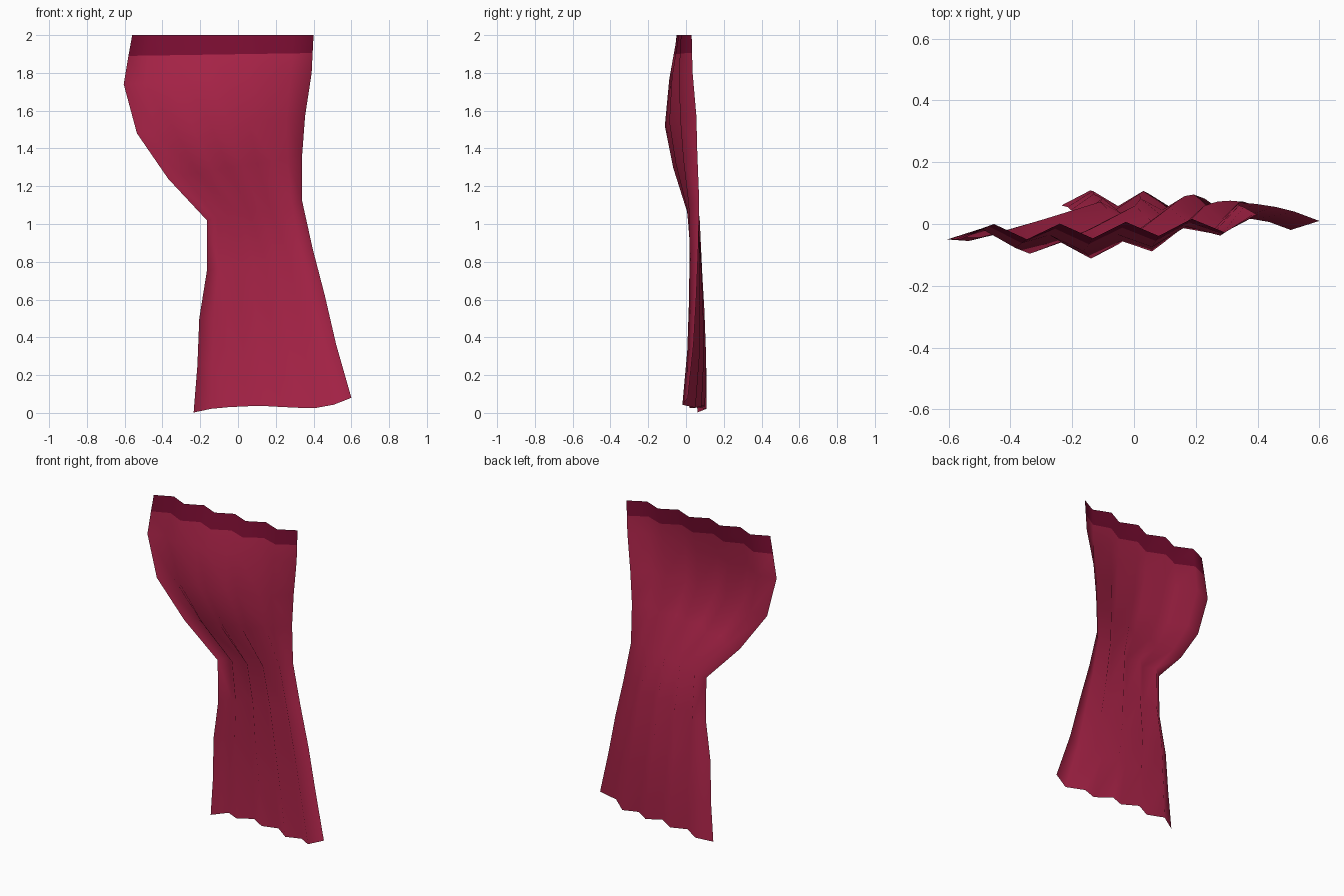
import bpy, bmesh, math

# Each row: left edge (x, y, z), right edge (x, y, z), forward/back belly
ROWS = [
    ((-0.56, -0.05, 2.00), (0.40, 0.03, 2.00), -0.010),
    ((-0.58, -0.05, 1.89), (0.395, 0.032, 1.905), -0.030),   # bottom of the heading band
    ((-0.605, -0.05, 1.74), (0.39, 0.035, 1.80), -0.055),
    ((-0.535, -0.055, 1.48), (0.355, 0.055, 1.57), -0.085),
    ((-0.37, -0.015, 1.24), (0.34, 0.06, 1.37), -0.065),
    ((-0.165, 0.03, 1.02), (0.34, 0.07, 1.12), -0.020),
    ((-0.165, 0.035, 0.75), (0.395, 0.065, 0.87), 0.005),
    ((-0.205, 0.045, 0.50), (0.46, 0.055, 0.62), 0.018),
    ((-0.215, 0.055, 0.25), (0.52, 0.04, 0.36), 0.027),
    ((-0.235, 0.06, 0.002), (0.60, 0.01, 0.08), 0.028),
]
# Departure of the hem from a straight line, per pleat column
SAG = [0, 0.011, 0.011, 0.007, 0.0, -0.014, -0.027, -0.036, -0.028, 0]
COLS = 10
FOLD = 0.05


def material(name, rgb):
    m = bpy.data.materials.new(name)
    m.diffuse_color = (*rgb, 1)
    return m


# Pleated curtain sheet: even columns are valleys (front), odd are peaks (back)
bm = bmesh.new()
grid = []
for r, (a, b, belly) in enumerate(ROWS):
    row = []
    for c in range(COLS):
        t = c / (COLS - 1)
        x = a[0] + (b[0] - a[0]) * t
        y = a[1] + (b[1] - FOLD - a[1]) * t + FOLD * (c % 2) + belly * math.sin(math.pi * t)
        z = a[2] + (b[2] - a[2]) * t + SAG[c] * max(0, 1 - a[2] / 1.5)
        row.append(bm.verts.new((x, y, z)))
    grid.append(row)

for r in range(len(ROWS) - 1):
    for c in range(COLS - 1):
        f = bm.faces.new((grid[r][c], grid[r + 1][c], grid[r + 1][c + 1], grid[r][c + 1]))
        f.material_index = 1 if r == 0 else 0     # dark heading band at the top
        f.smooth = True

me = bpy.data.meshes.new("curtain")
bm.to_mesh(me)
bm.free()
me.materials.append(material("crimson cloth", (0.42, 0.018, 0.068)))
me.materials.append(material("dark wine band", (0.20, 0.004, 0.032)))
curtain = bpy.data.objects.new("curtain", me)
bpy.context.collection.objects.link(curtain)
